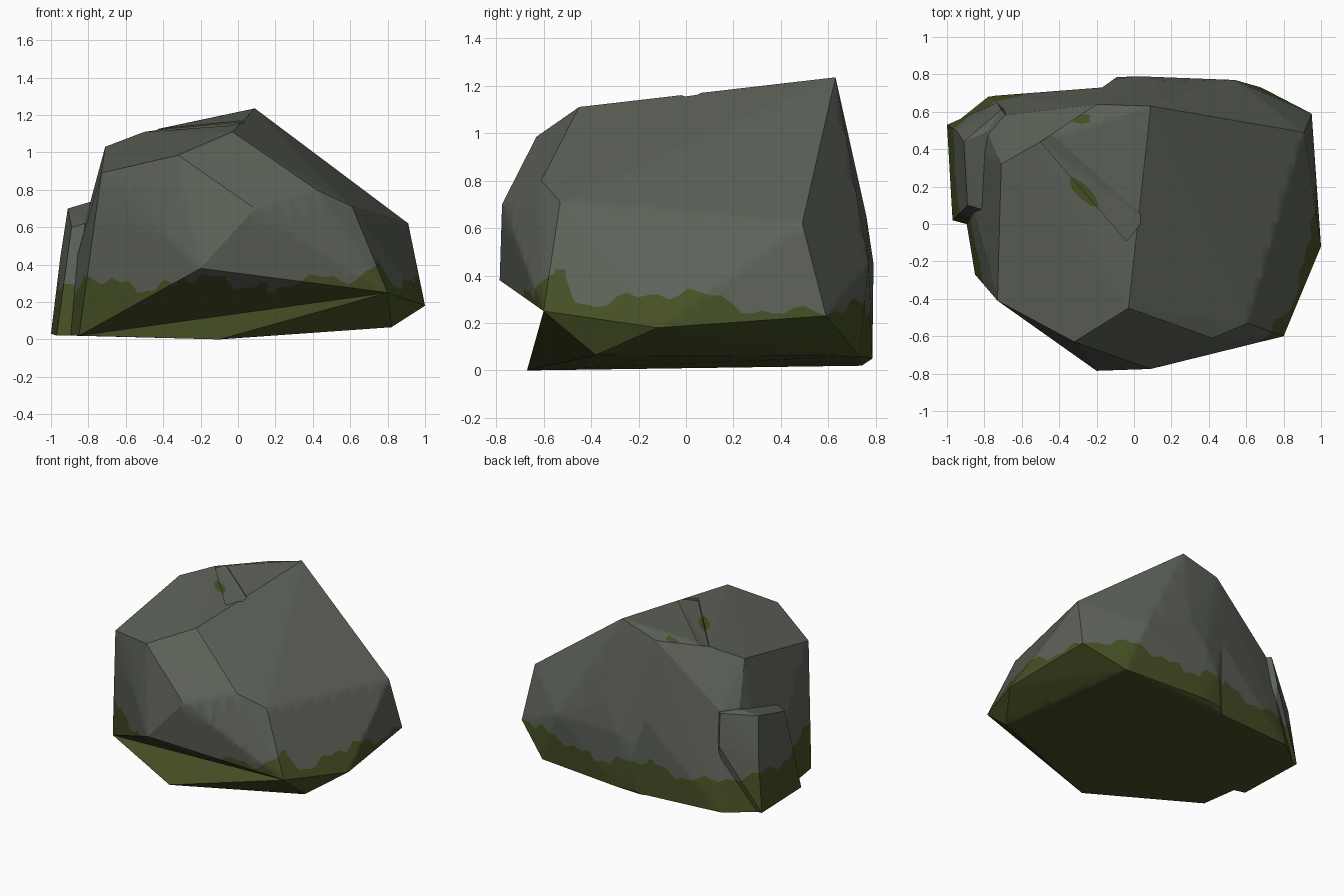
import bpy, bmesh, math
from mathutils import Vector

cube = bpy.data.objects.get("Cube")
if cube:
    bpy.data.objects.remove(cube, do_unlink=True)


def material(name, rgb):
    m = bpy.data.materials.new(name)
    m.use_nodes = True
    m.diffuse_color = (*rgb, 1)
    m.node_tree.nodes["Principled BSDF"].inputs["Base Color"].default_value = (*rgb, 1)
    return m


stone = material("grey_stone", (0.108, 0.122, 0.098))
moss = material("green_moss", (0.06, 0.079, 0.018))


def hull_object(name, points):
    bm = bmesh.new()
    for p in points:
        bm.verts.new(p)
    res = bmesh.ops.convex_hull(bm, input=bm.verts)
    loose = [g for g in res["geom_interior"] if isinstance(g, bmesh.types.BMVert)]
    bmesh.ops.delete(bm, geom=loose, context="VERTS")
    bmesh.ops.recalc_face_normals(bm, faces=bm.faces)
    mesh = bpy.data.meshes.new(name)
    bm.to_mesh(mesh)
    bm.free()
    ob = bpy.data.objects.new(name, mesh)
    bpy.context.collection.objects.link(ob)
    return ob


def cut(ob, points):
    cutter = hull_object("cutter", points)
    cutter.hide_render = True
    mod = ob.modifiers.new("cut", "BOOLEAN")
    mod.operation = "DIFFERENCE"
    mod.solver = "EXACT"
    mod.object = cutter
    bpy.context.view_layer.objects.active = ob
    bpy.ops.object.modifier_apply(modifier=mod.name)
    bpy.data.objects.remove(cutter, do_unlink=True)


def patch(p, x, y, length, width):
    # Signed value of a slanted oval, negative inside
    u = ((p.x - x) - (p.y - y)) * 0.707
    v = ((p.x - x) + (p.y - y)) * 0.707
    return math.hypot(u / length, v / width) - 1


def moss_level(p):
    # Negative where moss grows: a ragged low band and two patches on top
    a = math.atan2(p.y, p.x)
    line = (0.3 - 0.07 * max(p.y, 0) + 0.03 * math.sin(7 * a + 1.9)
            + 0.02 * math.sin(17 * a) + 0.014 * math.sin(41 * a + 1)
            + 0.11 * math.exp(-((a + 0.63) / 0.12) ** 2))
    level = p.z - line
    if p.z > 0.9:
        level = min(level, patch(p, -0.27, 0.17, 0.11, 0.035),
                    patch(p, -0.285, 0.555, 0.02, 0.04))
    return level


def grow_moss(ob):
    bm = bmesh.new()
    bm.from_mesh(ob.data)
    # Slice into small cells so that the moss outline can wander
    for axis, start, count in ((0, -0.98, 45), (1, -0.77, 36), (2, 0.12, 11)):
        normal = Vector([float(i == axis) for i in range(3)])
        for i in range(count):
            geom = bm.verts[:] + bm.edges[:] + bm.faces[:]
            bmesh.ops.bisect_plane(bm, geom=geom, plane_no=normal,
                                   plane_co=normal * (start + i * 0.0437))
    # Cut along the outline
    outline = []
    for e in bm.edges[:]:
        a, b = e.verts
        fa, fb = moss_level(a.co), moss_level(b.co)
        if fa * fb < 0:
            outline.append(bmesh.utils.edge_split(e, a, fa / (fa - fb))[1])
    bmesh.ops.connect_verts(bm, verts=outline)
    # Slots first, then the face colours
    ob.data.materials.clear()
    for m in (stone, moss):
        ob.data.materials.append(m)
    for f in bm.faces:
        f.material_index = int(moss_level(f.calc_center_median()) < 0)
    bm.to_mesh(ob.data)
    bm.free()
    bpy.ops.object.select_all(action="DESELECT")
    ob.select_set(True)
    bpy.context.view_layer.objects.active = ob
    bpy.ops.object.shade_smooth_by_angle(angle=math.radians(28))


# Key corners of the undercut front
left_foot = Vector((-.85, -.27, .02))
right_hip = Vector((.8, -.6, .25))
belly = Vector((-.2, -.785, .38))
toe = Vector((-.1, -.67, 0))

# Main boulder
boulder = hull_object("boulder", [
    left_foot, right_hip, belly, toe,
    # crown
    (-.03, -.45, 1.11), (-.32, -.63, .985), (-.73, -.41, .89), (-.71, .32, 1.03),
    (-.5, .44, 1.11), (-.2, .64, 1.15), (.09, .63, 1.235), (.01, .04, 1.165),
    # front shoulder
    (.09, -.775, .7), (.42, -.61, .8), (.61, -.53, .71),
    # side and back
    (.91, .49, .62), (1, -.12, .18), (.95, .59, .23), (.13, .76, .65),
    (.02, .79, .45), (.54, .77, .45), (-.78, .48, .73), (-.7, .58, .72),
    (-.09, .785, .25),
    # base
    (-.88, 0, .02), (.82, -.38, .065), (.68, .73, .06), (.02, .785, .05),
    (-.14, .74, .02), (-.78, .68, .03), (-.98, .52, .03)])

# Undercut below the front bulge
chord = right_hip - left_foot
middle = left_foot + chord * 0.4
cut(boulder, [left_foot - chord * 0.03, right_hip + chord * 0.03,
              middle + (belly - middle) * 1.4, middle + (toe - middle) * 1.4])

# Shallow recess on the back
cut(boulder, [(x, y, z) for z in (-.1, .9) for x, y in
              ((-.09, .787), (-.17, .73), (-.78, .683), (-.1, .95), (-.8, .85))])

# Shallow step across the crown
step = [Vector(p) for p in ((-.04, -.09, 1.125), (.06, .03, 1.165),
                            (-.5, .44, 1.09), (-.44, .48, 1.12))]
cut(boulder, step + [p + Vector((0, 0, .3)) for p in step])

# Small rock leaning on the side
side_rock = hull_object("side_rock", [
    (-.79, .49, .735), (-.71, .61, .73), (-.91, .44, .7), (-.95, .5, .44), (-.73, .65, .5),
    (-.89, .1, .6), (-.82, .08, .62), (-.97, .02, .02), (-.86, -.01, .02),
    (-1, .53, .03), (-.75, .55, .03), (-.5, .4, .03), (-.5, .4, .7)])

for rock in (boulder, side_rock):
    grow_moss(rock)
